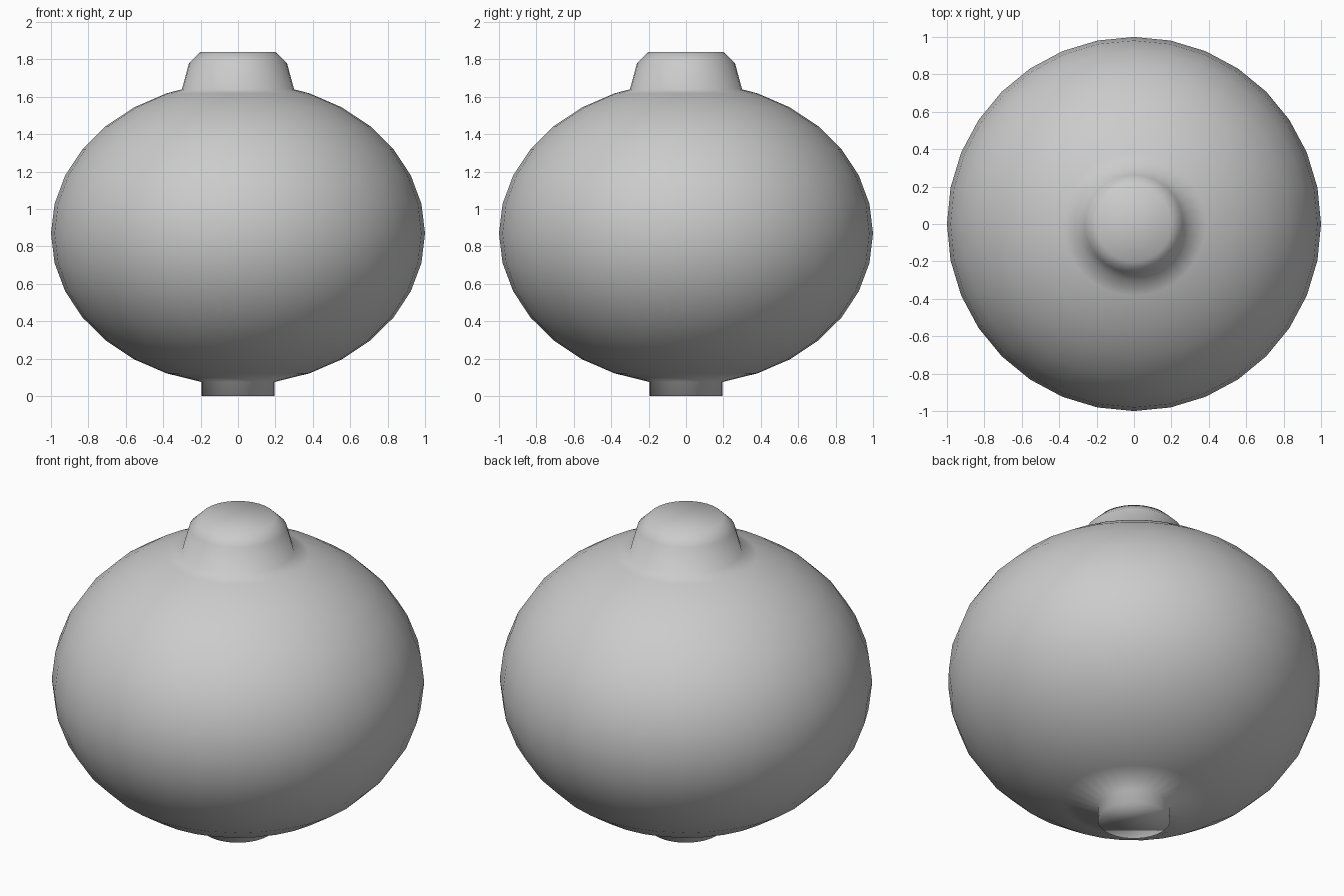
import bpy, bmesh
from math import sin, cos, pi

if "Cube" in bpy.data.objects:
    bpy.data.objects.remove(bpy.data.objects["Cube"])

SEGMENTS = 32
CENTRE_Z, HALF_HEIGHT = 0.87, 0.81

# Profile from base to top: foot, squashed round body, tapered cap
profile = [(0.195, 0.0)]
for i in range(1, 15):
    a = pi * i / 16
    profile.append((sin(a), CENTRE_Z - HALF_HEIGHT * cos(a)))
profile += [(0.30, 1.64), (0.262, 1.78), (0.20, 1.84)]

# Revolve the profile into rings, bridge them and close both ends
bm = bmesh.new()
rings = []
for r, z in profile:
    rings.append([bm.verts.new((r * cos(2 * pi * k / SEGMENTS),
                                r * sin(2 * pi * k / SEGMENTS), z))
                  for k in range(SEGMENTS)])
for low, high in zip(rings, rings[1:]):
    for k in range(SEGMENTS):
        n = (k + 1) % SEGMENTS
        bm.faces.new((low[k], low[n], high[n], high[k]))
bm.faces.new(list(reversed(rings[0])))
bm.faces.new(rings[-1])

# The whole model is one continuous smooth surface
for f in bm.faces:
    f.smooth = True
mesh = bpy.data.meshes.new("round_body")
bm.to_mesh(mesh)
bm.free()
body = bpy.data.objects.new("round_body", mesh)
bpy.context.collection.objects.link(body)
